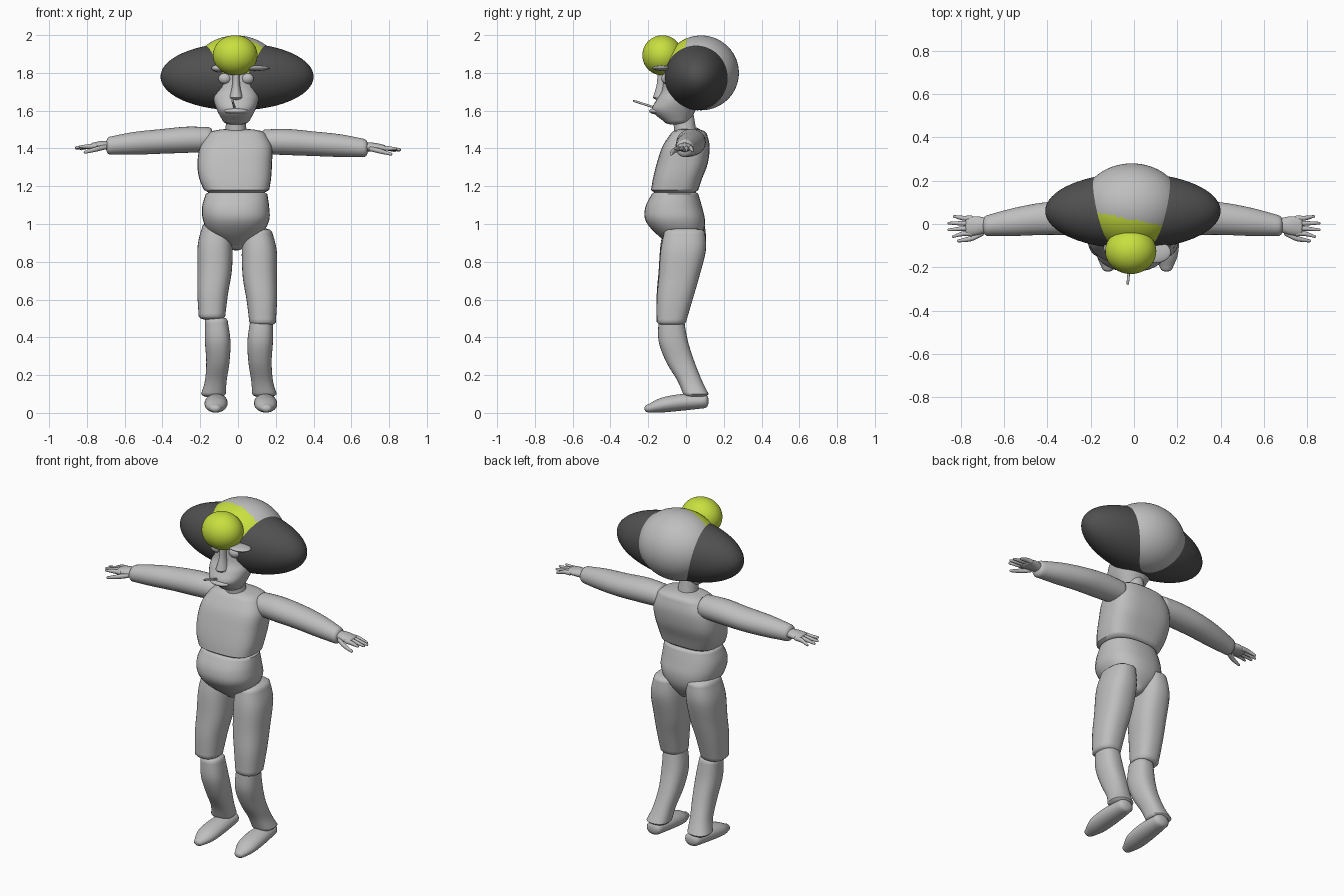
import bpy
import bmesh
from math import sin, cos, pi, copysign, radians
from mathutils import Matrix, Vector

default = bpy.data.objects.get("Cube")
if default:
    bpy.data.objects.remove(default)


def material(name, colour):
    mat = bpy.data.materials.new(name)
    mat.use_nodes = True
    mat.diffuse_color = (*colour, 1)
    mat.node_tree.nodes["Principled BSDF"].inputs["Base Color"].default_value = (*colour, 1)
    return mat


GREY = material("light grey", (.52, .52, .52))
DARK = material("dark grey", (.08, .08, .08))
YELLOW = material("yellow green", (.58, .74, .05))


def finish(name, bm, *mats):
    """Turn a bmesh into a smooth shaded object."""
    bmesh.ops.recalc_face_normals(bm, faces=bm.faces)
    mesh = bpy.data.meshes.new(name)
    bm.to_mesh(mesh)
    bm.free()
    for mat in mats:
        mesh.materials.append(mat)
    obj = bpy.data.objects.new(name, mesh)
    bpy.context.scene.collection.objects.link(obj)
    bpy.ops.object.select_all(action='DESELECT')
    obj.select_set(True)
    bpy.context.view_layer.objects.active = obj
    bpy.ops.object.shade_smooth_by_angle(angle=radians(50))
    return obj


def ellipsoid(name, centre, radii, *mats):
    bm = bmesh.new()
    bmesh.ops.create_uvsphere(bm, u_segments=64, v_segments=40, radius=1)
    bm.transform(Matrix.Translation(centre) @ Matrix.Diagonal((*radii, 1)))
    return finish(name, bm, *mats)


def smooth_path(stations, steps=5):
    """Catmull-Rom interpolation of the stations."""
    rows = [Vector(s) for s in stations]
    rows = [rows[0], *rows, rows[-1]]
    out = []
    for a, b, c, d in zip(rows, rows[1:], rows[2:], rows[3:]):
        for k in range(steps):
            t = k / steps
            out.append(b + (c - a) * (t / 2) + (2 * a - 5 * b + 4 * c - d) * (t * t / 2)
                       + (3 * b - a - 3 * c + d) * (t ** 3 / 2))
    return out + [rows[-1]]


def loft(name, axis, stations, power=2, cap=.02, side=1, dx=0, dz=0, sides=32, mat=GREY):
    """Skin rounded sections; a station is position along the axis, then
    low and high bounds on each of the two remaining axes."""
    axis = "xyz".index(axis)
    path = [(row[0], 1, row) for row in smooth_path(stations)]
    direction = copysign(1, stations[-1][0] - stations[0][0])
    angles = [radians(a) for a in (30, 55, 75)]

    def end_rings(row, way):
        return [(row[0] + way * cap * sin(a), cos(a), row) for a in angles]

    first, last = path[0][2], path[-1][2]
    path = end_rings(first, -direction)[::-1] + path + end_rings(last, direction)
    bm = bmesh.new()
    rings = []
    for pos, scale, (_, a0, a1, b0, b1) in path:
        ring = []
        for i in range(sides):
            c, s = cos(2 * pi * i / sides), sin(2 * pi * i / sides)
            u = copysign(abs(c) ** (2 / power), c) * scale
            v = copysign(abs(s) ** (2 / power), s) * scale
            co = [(a0 + a1 + u * (a1 - a0)) / 2, (b0 + b1 + v * (b1 - b0)) / 2]
            co.insert(axis, pos)
            ring.append(bm.verts.new((co[0] * side + dx, co[1], co[2] + dz)))
        rings.append(ring)
    for low, high in zip(rings, rings[1:]):
        for i in range(sides):
            j = (i + 1) % sides
            bm.faces.new((low[i], low[j], high[j], high[i]))
    bm.faces.new(rings[0])
    bm.faces.new(rings[-1])
    return finish(name, bm, mat)


# Skull with a yellow hairline, wide dark hair and round forelock
skull = ellipsoid("skull", (-.01, .08, 1.8), (.235, .2, .198), GREY, YELLOW)
for face in skull.data.polygons:
    x, y, z = face.center
    if y < .02 - .19 * x and z > 1.8:
        face.material_index = 1
ellipsoid("wide_hair", (-.005, .06, 1.78), (.405, .175, .178), DARK)
ellipsoid("forelock", (-.015, -.125, 1.893), (.118, .106, .106), YELLOW)

# Face with nose, lips, eyes and brow
loft("face", "z", [
    (1.545, -.08, .06, -.12, .02),
    (1.6, -.11, .09, -.18, .05),
    (1.66, -.13, .11, -.155, .08),
    (1.72, -.125, .11, -.125, .1),
    (1.85, -.13, .11, -.12, .1)], power=2.3)
loft("nose", "z", [
    (1.82, -.03, .01, -.15, -.09),
    (1.74, -.03, .01, -.155, -.09),
    (1.67, -.045, .025, -.175, -.09)], cap=.015)
ellipsoid("lips", (-.01, -.15, 1.598), (.065, .045, .018), GREY)
for side, label in ((1, "left"), (-1, "right")):
    ellipsoid(label + "_eye", (side * .06 - .01, -.1, 1.77), (.035, .03, .03), GREY)
ellipsoid("left_brow", (.1, -.13, 1.825), (.07, .05, .014), GREY)
ellipsoid("right_brow", (-.1, -.11, 1.825), (.04, .04, .02), GREY)
loft("mouth_stick", "y", [
    (-.17, -.025, -.013, 1.612, 1.624),
    (-.278, -.035, -.023, 1.646, 1.658)], cap=.002, sides=12)

# Neck and torso
loft("neck", "z", [(1.46, -.07, .05, -.06, .06), (1.58, -.06, .035, -.07, .04)])
loft("chest", "z", [
    (1.18, -.18, .165, -.185, .065),
    (1.24, -.205, .175, -.175, .085),
    (1.32, -.215, .18, -.155, .115),
    (1.41, -.2, .18, -.125, .125),
    (1.48, -.155, .145, -.08, .11)], power=3, cap=.025)
loft("hips", "z", [
    (1.16, -.17, .155, -.18, .065),
    (1.09, -.19, .165, -.215, .085),
    (1.02, -.185, .165, -.215, .1),
    (.95, -.15, .125, -.16, .09),
    (.88, -.05, .03, -.07, .05)], power=2.4)

for side, label in ((1, "left"), (-1, "right")):
    mirrored = side < 0

    # Legs
    loft(label + "_thigh", "z", [
        (.96, .03, .18, -.115, .1),
        (.86, .02, .205, -.135, .105),
        (.72, .025, .207, -.145, .07),
        (.6, .045, .207, -.155, .035),
        (.48, .06, .2, -.155, .0)],
        power=2.4, side=side, dx=-.008 * mirrored, dz=.03 * mirrored)
    loft(label + "_shin", "z", [
        (.49, .065, .185, -.145, -.01),
        (.38, .05, .185, -.145, .01),
        (.27, .055, .178, -.105, .045),
        (.17, .07, .185, -.045, .085),
        (.1, .075, .205, -.015, .12)],
        power=2.4, side=side, dx=.01 * mirrored)
    loft(label + "_foot", "y", [
        (-.2, .12, .18, .002, .045),
        (-.13, .09, .205, .002, .08),
        (-.02, .085, .205, .012, .1),
        (.1, .095, .19, .025, .1)],
        side=side, dx=.03 * mirrored)

    # Arms
    loft(label + "_arm", "x", [
        (.14, -.04, .1, 1.37, 1.5),
        (.26, -.05, .105, 1.365, 1.503),
        (.4, -.05, .1, 1.36, 1.49),
        (.54, -.055, .075, 1.355, 1.475),
        (.67, -.055, .04, 1.355, 1.45)],
        side=side, dx=-.01 * mirrored, dz=.012 * mirrored)

    # Hands: palm, four fingers and a thumb
    loft(label + "_palm", "x", [
        (.67, -.035, .025, 1.38, 1.43),
        (.72, -.05, .035, 1.385, 1.43),
        (.77, -.055, .035, 1.385, 1.42)],
        cap=.01, side=side, dz=.01 * mirrored)
    for i, reach in enumerate((.83, .855, .855, .835)):
        base, tip, drop = .027 - .024 * i, .035 - .031 * i, 1.38 + .004 * i
        loft(f"{label}_finger_{i + 1}", "x", [
            (.75, base - .012, base + .012, 1.39, 1.416),
            (.79, base - .011, base + .011, 1.388, 1.413),
            (reach, tip - .006, tip + .006, drop, drop + .014)],
            cap=.007, side=side, sides=14, dz=.01 * mirrored)
    loft(label + "_thumb", "x", [
        (.7, -.055, -.03, 1.385, 1.41),
        (.75, -.079, -.053, 1.373, 1.4),
        (.81, -.085, -.071, 1.362, 1.378)],
        cap=.007, side=side, sides=14, dz=.01 * mirrored)
